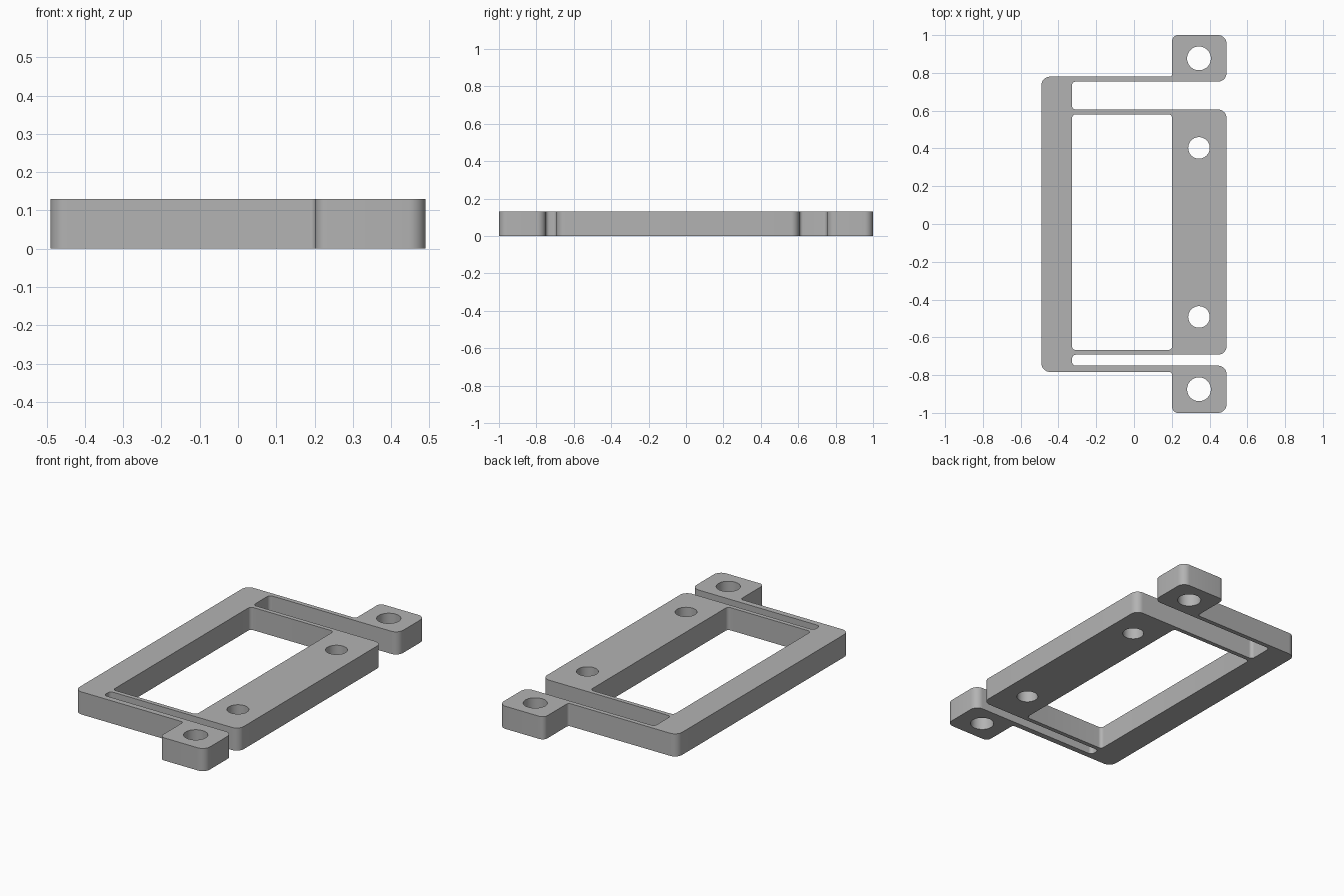
import bpy
import bmesh
from math import cos, sin, pi, radians
from mathutils import Vector

THICKNESS = 0.13
BIG, SMALL = 0.045, 0.02

cube = bpy.data.objects.get("Cube")
if cube:
    bpy.data.objects.remove(cube, do_unlink=True)


def rounded(corners, steps=8):
    """Replace each (x, y, radius) right-angle corner with an arc."""
    points = []
    for i, (x, y, r) in enumerate(corners):
        p = Vector((x, y))
        a = (Vector(corners[i - 1][:2]) - p).normalized()
        b = (Vector(corners[(i + 1) % len(corners)][:2]) - p).normalized()
        centre = p + (a + b) * r
        for k in range(steps + 1):
            t = pi / 2 * k / steps
            points.append(centre - b * r * cos(t) - a * r * sin(t))
    return points


def circle(x, y, r, steps=48):
    return [Vector((x + r * cos(2 * pi * k / steps), y + r * sin(2 * pi * k / steps)))
            for k in range(steps)]


# Main levels of the frame
left, right = -0.49, 0.49
inner_left, inner_right = -0.328, 0.202

# Outer contour: spine, two thin arms with end tabs, two slots and the carriage
outline = rounded([
    (left, -0.783, BIG), (inner_right, -0.783, 0.015),
    (inner_right, -1.0, 0.03), (right, -1.0, BIG),
    (right, -0.75, BIG), (inner_left, -0.75, SMALL),
    (inner_left, -0.692, SMALL), (right, -0.692, BIG),
    (right, 0.606, BIG), (inner_left, 0.606, SMALL),
    (inner_left, 0.754, SMALL), (right, 0.754, BIG),
    (right, 1.0, BIG), (inner_right, 1.0, 0.03),
    (inner_right, 0.78, 0.015), (left, 0.78, BIG),
])

# Central window and the screw holes in the tabs and carriage
window = rounded([
    (inner_left, -0.667, SMALL), (inner_right, -0.667, SMALL),
    (inner_right, 0.581, SMALL), (inner_left, 0.581, SMALL),
])
holes = [circle(0.344, y, r) for y, r in
         ((0.877, 0.063), (0.403, 0.057), (-0.492, 0.057), (-0.875, 0.063))]

# Fill the profile and extrude it upwards
bm = bmesh.new()
edges = []
for loop in [outline, window] + holes:
    verts = [bm.verts.new((p.x, p.y, 0)) for p in loop]
    edges += [bm.edges.new((verts[i - 1], verts[i])) for i in range(len(verts))]
bmesh.ops.triangle_fill(bm, use_beauty=True, use_dissolve=False, edges=edges,
                        normal=(0, 0, 1))
top = bmesh.ops.extrude_face_region(bm, geom=bm.faces[:], use_keep_orig=True)
bmesh.ops.translate(bm, vec=(0, 0, THICKNESS),
                    verts=[v for v in top["geom"] if isinstance(v, bmesh.types.BMVert)])
bmesh.ops.recalc_face_normals(bm, faces=bm.faces[:])

mesh = bpy.data.meshes.new("flexure_frame")
bm.to_mesh(mesh)
bm.free()
frame = bpy.data.objects.new("flexure_frame", mesh)
bpy.context.collection.objects.link(frame)

# Plain grey material
grey = bpy.data.materials.new("grey")
grey.use_nodes = True
colour = (0.45, 0.45, 0.45, 1)
grey.diffuse_color = colour
grey.node_tree.nodes["Principled BSDF"].inputs["Base Color"].default_value = colour
mesh.materials.append(grey)

# Smooth the rounded walls, keep the rims sharp
bpy.ops.object.select_all(action="DESELECT")
frame.select_set(True)
bpy.context.view_layer.objects.active = frame
bpy.ops.object.shade_smooth_by_angle(angle=radians(30))
